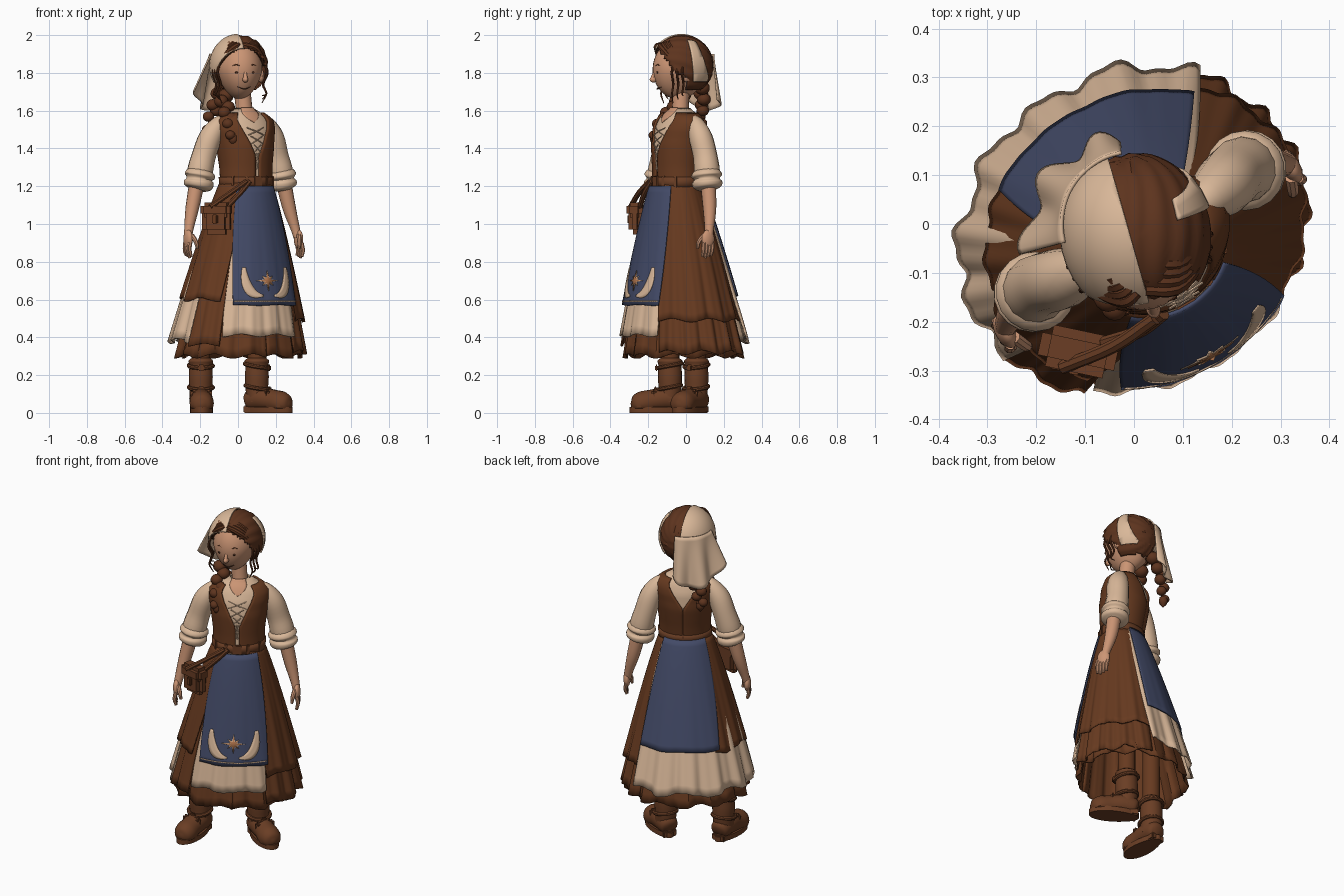
import bpy, bmesh, math
from math import sin, cos, pi, radians
from mathutils import Matrix, Vector

if "Cube" in bpy.data.objects:
    bpy.data.objects.remove(bpy.data.objects["Cube"])

def material(name, rgb):
    m = bpy.data.materials.new(name)
    m.use_nodes = True
    m.diffuse_color = (*rgb, 1)
    m.node_tree.nodes["Principled BSDF"].inputs["Base Color"].default_value = (*rgb, 1)
    return m

CLOTH = material("brown cloth", (.135, .042, .014))
HAIR = material("hair brown", (.11, .034, .013))
LEATHER = material("boot leather", (.145, .048, .018))
BLUE = material("apron blue", (.055, .068, .135))
CREAM = material("cream linen", (.7, .48, .32))
SKIN = material("skin", (.6, .3, .175))
STAR = material("star orange", (.42, .17, .07))
DARK = material("dark brown", (.07, .025, .012))

def place(x, y, z, deg):
    return Matrix.Translation((x, y, z)) @ Matrix.Rotation(radians(deg), 4, 'Z')

BODY = place(.03, -.03, 0, 30)
HEAD = place(.005, -.025, 0, 13)
WORLD = Matrix.Identity(4)
made = []

def finish(name, bm, mat, M=BODY, thick=0):
    bmesh.ops.remove_doubles(bm, verts=bm.verts, dist=1e-5)
    bmesh.ops.recalc_face_normals(bm, faces=bm.faces)
    bm.transform(M)
    me = bpy.data.meshes.new(name)
    bm.to_mesh(me)
    bm.free()
    me.materials.append(mat)
    ob = bpy.data.objects.new(name, me)
    bpy.context.collection.objects.link(ob)
    made.append(ob)
    if thick:
        mod = ob.modifiers.new("thickness", 'SOLIDIFY')
        mod.thickness, mod.offset = thick, 0

def sheet(name, f, nu, nv, mat, M=BODY, thick=.008):
    bm = bmesh.new()
    g = [[bm.verts.new(f(i / nu, j / nv)) for i in range(nu + 1)] for j in range(nv + 1)]
    for j in range(nv):
        for i in range(nu):
            bm.faces.new((g[j][i], g[j][i + 1], g[j + 1][i + 1], g[j + 1][i]))
    finish(name, bm, mat, M, thick)

def tube(name, pts, mat, M=BODY, sides=12, steps=4, floor=None):
    """Round tube through (x, y, z, radius) points, smoothed between them."""
    p = [Vector(q) for q in pts]
    p = [2 * p[0] - p[1]] + p + [2 * p[-1] - p[-2]]
    path = []
    for k in range(1, len(p) - 2):
        for s in range(steps):
            t = s / steps
            a, b, c, d = p[k - 1:k + 3]
            path.append(.5 * (2 * b + (c - a) * t + (2 * a - 5 * b + 4 * c - d) * t * t
                              + (3 * b - a - 3 * c + d) * t ** 3))
    path.append(p[-2])
    bm, rings, axis = bmesh.new(), [], Vector((0, 0, 1))
    frame = Matrix.Identity(3)
    for k, q in enumerate(path):
        d = (path[min(k + 1, len(path) - 1)] - path[max(k - 1, 0)]).to_3d().normalized()
        frame = axis.rotation_difference(d).to_matrix() @ frame
        axis = d
        rings.append([bm.verts.new(q.to_3d() + frame @ Vector((cos(a), sin(a), 0)) * max(q[3], .001))
                      for a in (2 * pi * i / sides for i in range(sides))])
    for r, s in zip(rings, rings[1:]):
        for i in range(sides):
            bm.faces.new((r[i], r[(i + 1) % sides], s[(i + 1) % sides], s[i]))
    bm.faces.new(rings[0])
    bm.faces.new(rings[-1])
    if floor is not None:
        for v in bm.verts:
            v.co.z = max(v.co.z, floor)
    finish(name, bm, mat, M)

def ball(name, c, size, mat, M=BODY, seg=20, shape=None, cuts=(), drop=None):
    bm = bmesh.new()
    bmesh.ops.create_uvsphere(bm, u_segments=seg, v_segments=seg * 2 // 3, radius=1)
    for v in bm.verts:
        n = shape(v.co) if shape else v.co
        v.co = Vector(c) + Vector([n[i] * size[i] for i in range(3)])
    for co, no in cuts:
        bmesh.ops.bisect_plane(bm, geom=bm.verts[:] + bm.edges[:] + bm.faces[:],
                               plane_co=co, plane_no=no, clear_outer=True)
    if drop:
        bad = [f for f in bm.faces if drop(f.calc_center_median())]
        bmesh.ops.delete(bm, geom=bad, context='FACES')
    finish(name, bm, mat, M, .008 if cuts or drop else 0)

def box(name, size, mat, M, bevel=.006):
    bm = bmesh.new()
    bmesh.ops.create_cube(bm, size=1, matrix=Matrix.Diagonal((*size, 1)))
    bmesh.ops.bevel(bm, geom=bm.edges[:], offset=bevel, segments=2, affect='EDGES')
    finish(name, bm, mat, M)

def table(rows, z):
    z = min(max(z, rows[0][0]), rows[-1][0])
    for a, b in zip(rows, rows[1:]):
        if z <= b[0]:
            t = (z - a[0]) / (b[0] - a[0])
            return [a[i] + (b[i] - a[i]) * t for i in range(1, len(a))]

# Torso: chemise, open vest halves, belt
TORSO = [(1.18, .13, .105), (1.3, .132, .112), (1.42, .146, .125), (1.5, .155, .115),
         (1.55, .145, .095), (1.58, .105, .078), (1.61, .05, .05)]

def torso(a, z, k=1.0):
    rx, ry = table(TORSO, z)
    return Vector((k * rx * sin(a), -.03 * (1.6 - z) / .4 - k * ry * cos(a), z))

sheet("chemise", lambda u, v: torso(2 * pi * u, 1.18 + .43 * v), 40, 24, CREAM)
sheet("neckline", lambda u, v: torso((2 * u - 1) * v * .8, 1.535 + .08 * v, 1.03), 8, 8, SKIN)
for s, side in ((1, "left"), (-1, "right")):
    def vest(u, v):
        z = 1.19 + .395 * v
        a0 = radians(4 + 36 * max(0, (z - 1.36) / .22))
        a1 = pi - radians(38 * max(0, (z - 1.42) / .16))
        flare = .08 * max(0, (z - 1.46) / .12)
        return torso(s * (a0 + (a1 - a0) * u), z, 1.05 + flare + .006 * sin(20 * z) * sin(9 * u))
    sheet(side + "_vest", vest, 28, 20, CLOTH, thick=.014)
for k in range(5):
    z = 1.31 + .045 * k
    w = .04 + .09 * max(0, k - 1)
    for s in (-1, 1):
        ends = [torso(s * q * w, z + .02 * q, 1.09) for q in (-1, 0, 1)]
        tube("bodice_lace", [(*e, .003) for e in ends], CREAM, sides=6)
sheet("belt", lambda u, v: torso(2 * pi * u, 1.195 + .055 * v, 1.1), 40, 2, LEATHER, thick=.014)
for deg in (-55, -25, 0, 25, 55, 180):
    p = torso(radians(deg), 1.222, 1.13)
    box("belt_loop", (.05 if deg == 0 else .02, .014, .066), LEATHER, BODY @ place(*p, deg), .004)

# Skirt layers wrapped around one bell-shaped surface
def bell(a, z, k=1.0, rip=0.0, n=14):
    t = max(0, (1.24 - z) / .9)
    k *= 1 + t * (rip * sin(n * a) + rip * .4 * sin(2.3 * n * a + 1))
    return Vector((k * (.125 + .25 * t ** .85) * sin(a) - .015 * t,
                   -.03 + .056 * t - k * (.108 + .222 * t ** .85) * cos(a), z))

def layer(name, top, hem, mat, k, rip, n, zt=1.22, nu=48):
    """Panel between two angles at the waist and two angles at the hem."""
    def f(u, v):
        a = radians((top[0] + (top[1] - top[0]) * u) * (1 - v) + (hem[0] + (hem[1] - hem[0]) * u) * v)
        z = zt + (hem[2] + .4 * rip * sin(n * a * .6) - zt) * v
        return bell(a, z, k, rip, n)
    sheet(name, f, nu, 18, mat)

layer("underskirt", (0, 360), (0, 360, .3), CLOTH, .88, .03, 16, nu=120)
layer("front_petticoat", (-50, 40), (-42, 32, .41), CREAM, .99, .018, 18)
layer("back_petticoat", (125, 290), (133, 286, .38), CREAM, 1.02, .035, 14, nu=80)
layer("left_overskirt", (30, 140), (33, 136, .49), CLOTH, 1.02, .025, 16, nu=64)
layer("left_tier", (30, 140), (33, 134, .32), CLOTH, .94, .03, 18, nu=64)
layer("right_overskirt", (-30, -145), (-47, -148, .6), CLOTH, 1.05, .025, 15, nu=64)
layer("right_tier", (-40, -80), (-44, -74, .36), CLOTH, 1.0, .02, 18)
layer("front_apron", (-46, 46), (-34, 34, .57), BLUE, 1.07, .006, 16, zt=1.2)
layer("back_apron", (132, 232), (134, 218, .62), BLUE, 1.08, .008, 14)

# Apron embroidery: two curling leaves, a star and a hem line
for s in (-1, 1):
    def leaf(u, v):
        q = u * pi / 2
        r = 1 + (v - .5) * .42 * sin(pi * min(1, u * .8 + .15))
        return bell(s * (.1 + .34 * r * cos(q) ** .8), .77 - .15 * r * sin(q), 1.092)
    sheet("apron_leaf", leaf, 16, 3, CREAM, thick=.004)

def star(k, size):
    def f(u, v):
        i = round(u * 16)
        r = size * v * (1 if i % 4 == 0 else .65 if i % 2 == 0 else .32)
        return bell(r * sin(2 * pi * u) / .25, .7 + r * cos(2 * pi * u), k)
    return f
sheet("apron_star", star(1.092, .055), 16, 1, CREAM, thick=.004)
sheet("apron_star_centre", star(1.1, .043), 16, 1, STAR, thick=.004)
sheet("apron_hem_line", lambda u, v: bell(radians(66 * u - 33), .588 + .006 * v, 1.087),
      30, 1, CREAM, thick=.003)

# Hip bag and its strap
BAG = BODY @ place(-.238, -.125, 1.025, -42)
box("bag", (.15, .075, .16), LEATHER, BAG, .025)
box("bag_flap", (.16, .087, .08), LEATHER, BAG @ Matrix.Translation((0, -.004, .05)), .02)
box("bag_buckle", (.03, .02, .05), CLOTH, BAG @ Matrix.Translation((0, -.042, 0)))
for s in (-1, 1):
    tube("bag_strap", [(-.235 + .05 * s, -.14, 1.09, .014), (-.14 + .03 * s, -.155, 1.165, .014),
                       (-.06 + .01 * s, -.148, 1.225, .014)], LEATHER, sides=8)

# Arms, the right one held a little further out
for s, side, out in ((1, "left", 0), (-1, "right", .13)):
    def arm(part, pts, mat, sides=14):
        tube(side + "_" + part, [(s * (x + out * (x - .13)), y + .022, z, r) for x, y, z, r in pts],
             mat, sides=sides)
    arm("sleeve", [(.11, -.015, 1.55, .025), (.14, -.012, 1.53, .045), (.185, -.005, 1.46, .062),
                   (.217, .005, 1.36, .064), (.24, .003, 1.27, .068), (.25, 0, 1.2, .05)], CREAM)
    arm("cuff", [(.235, 0, 1.29, .05), (.238, 0, 1.275, .074), (.241, 0, 1.255, .082),
                 (.244, 0, 1.238, .068), (.246, 0, 1.22, .08), (.25, 0, 1.195, .074),
                 (.253, 0, 1.18, .045)], CREAM, 18)
    arm("forearm", [(.25, 0, 1.25, .042), (.285, -.008, 1.09, .036), (.312, -.025, .98, .025),
                    (.322, -.035, .93, .022)], SKIN)
    ball(side + "_palm", (s * (.325 + out * .195), -.018, .92), (.02, .037, .05), SKIN)
    for k in range(4):
        y = -.068 + .018 * k
        arm("finger", [(.328, y, .9, .011), (.333, y - .006, .86, .0105),
                       (.325, y - .008, .82 + .007 * abs(k - 1), .008)], SKIN, 8)
    arm("thumb", [(.315, -.06, .94, .013), (.305, -.085, .905, .012), (.3, -.09, .87, .008)], SKIN, 8)

# Legs and boots
for side, M in (("right", place(-.197, -.085, 0, 2)), ("left", place(.1, .055, 0, 60))):
    tube(side + "_leg", [(0, 0, .62, .05), (0, 0, .45, .05), (0, 0, .27, .05)], CLOTH, M)
    tube(side + "_boot_shaft", [(0, 0, .29, .05), (0, 0, .275, .066), (0, 0, .25, .061), (0, 0, .19, .064),
                                (0, 0, .12, .06), (0, -.01, .06, .06)], LEATHER, M, 18)
    tube(side + "_boot_foot", [(0, .062, .06, .02), (0, .045, .065, .052), (0, -.02, .075, .062),
                               (0, -.09, .065, .06), (0, -.15, .05, .064), (0, -.19, .044, .047),
                               (0, -.207, .042, .01)], LEATHER, M, 18, floor=.02)
    def sole(u, v):
        a, r = 2 * pi * u, min(1, 4 * v, 4 - 4 * v)
        return Vector((r * (.06 + .008 * cos(a)) * sin(a), -.072 - .142 * r * cos(a), .03 if v > .5 else 0))
    sheet(side + "_sole", sole, 32, 8, LEATHER, M, 0)
    box(side + "_heel", (.085, .07, .04), LEATHER, M @ Matrix.Translation((0, .025, .02)))
    for z, y, r in ((.25, 0, .064), (.135, -.004, .064)):
        ring = [(r * sin(q * pi / 6), y - r * cos(q * pi / 6), z - .012 * cos(q * pi / 6), .011)
                for q in range(13)]
        tube(side + "_boot_strap", ring, LEATHER, M, 8, 2)
        box(side + "_boot_buckle", (.035, .016, .035), CLOTH, M @ Matrix.Translation((0, y - r - .008, z - .012)))
    box(side + "_instep_strap", (.115, .03, .05), LEATHER, M @ Matrix.Translation((0, -.085, .1)), .012)

# Head and face
tube("neck", [(.035, -.03, 1.5, .06), (.033, -.03, 1.6, .045), (.02, -.025, 1.72, .045)], SKIN, WORLD, 16)

def skull(n):
    w = 1 - .22 * max(0, -n.z)
    return Vector((n.x * w, n.y, n.z))
ball("face", (0, -.015, 1.818), (.12, .138, .158), SKIN, HEAD, 32, skull)
ball("nose", (0, -.151, 1.765), (.015, .021, .016), SKIN, HEAD)
tube("nose_bridge", [(0, -.141, 1.81, .008), (0, -.157, 1.77, .011)], SKIN, HEAD)
tube("mouth", [(-.036, -.115, 1.727, .002), (0, -.131, 1.714, .003), (.036, -.115, 1.727, .002)], DARK, HEAD, 6)
for s in (-1, 1):
    ball("eye", (s * .044, -.14, 1.802), (.009, .005, .006), DARK, HEAD, 12)
    tube("eyebrow", [(s * .028, -.145, 1.837, .002), (s * .046, -.14, 1.844, .003),
                     (s * .066, -.127, 1.837, .001)], HAIR, HEAD, 6)
    ball("ear", (s * .12, .005, 1.785), (.018, .026, .036), SKIN, HEAD, 12)

# Hair cap with combed waves, fringe locks and loose strands
def waves(n):
    return n * (1 + .018 * sin(16 * math.atan2(n.z, n.x) + 5 * n.y))

def face_gap(c):
    return (c.y < .0 and (c.x / .14) ** 2 + ((c.z - 1.765) / .165) ** 2 < 1) or c.z < 1.715
ball("hair_cap", (.008, .002, 1.838), (.14, .163, .157), HAIR, HEAD, 60, waves, drop=face_gap)
for s in (-1, 1):
    for k in range(4):
        o = .011 * k
        tube("fringe_lock", [(-.015 + s * .008, -.112 + 2 * o, 1.95 + o * .5, .012),
                             (s * (.052 + o * .4), -.122 + 1.5 * o, 1.937 + o * .5, .016),
                             (s * (.096 + o * .4), -.095 + 1.6 * o, 1.895, .015),
                             (s * (.12 + .1 * o), -.062 + 1.5 * o, 1.845 - .3 * o, .007)], HAIR, HEAD, 8)
    for k in range(3):
        x, y = .118 + .007 * k, -.07 + .026 * k
        tube("loose_strand", [(s * x, y, 1.86, .006), (s * (x + .016), y - .012, 1.8, .007),
                              (s * (x - .004), y, 1.74, .006), (s * (x + .012), y - .01, 1.69, .005),
                              (s * (x - .01), y, 1.64 + .02 * k, .002)], HAIR, HEAD, 8)

# Headscarf: cap on one half, side band and hanging tail
ball("scarf_cap", (.0, .004, 1.838), (.152, .17, .165), CREAM, HEAD, 36,
     cuts=(((-.012, 0, 0), (1, .05, 0)), ((0, -.118, 1.9), (0, -1, -.6)), ((0, 0, 1.75), (0, 0, -1))))
ball("scarf_band", (.008, .004, 1.838), (.149, .168, .163), CREAM, HEAD, 36,
     cuts=(((.09, 0, 0), (-1, 0, 0)), ((0, .115, 1.8), (0, 1, .35)),
           ((0, .03, 1.8), (0, -1, -.1)), ((0, 0, 1.755), (0, 0, -1))))

def tail(u, v):
    a = radians(195 - 95 * u)
    r = .148 + v * (.075 - .05 * u) + .02 * v * sin(u * 15 + 1)
    z = 1.9 - v * (.1 + .2 * sin(pi * (.15 + .6 * u)))
    return Vector((r * cos(a), r * sin(a), z))
sheet("scarf_tail", tail, 36, 12, CREAM, WORLD)

# Braids made of overlapping plaits
for name, pts in (("front_braid", [(-.08, -.02, 1.68), (-.065, -.08, 1.61), (-.04, -.14, 1.54), (-.025, -.165, 1.47)]),
                  ("back_braid", [(-.08, .08, 1.72), (-.11, .09, 1.65), (-.14, .08, 1.58), (-.15, .075, 1.5)])):
    for k in range(8):
        t = k / 7 * 2.999
        a, b = Vector(pts[int(t)]), Vector(pts[int(t) + 1])
        c = a.lerp(b, t % 1) + Vector((.015 * (-1) ** k, .006 * (-1) ** k, 0))
        r = .04 - .0018 * k
        ball(name + "_plait", c, (r, r, r * .9), HAIR, WORLD, 14)
    tube(name + "_tip", [(*pts[-1], .022), (*(Vector(pts[-1]) - Vector((0, 0, .03))), .024),
                         (*(Vector(pts[-1]) - Vector((0, 0, .06))), .002)], HAIR, WORLD, 10)

# Smooth shading with sharp edges kept
bpy.ops.object.select_all(action='DESELECT')
for ob in made:
    ob.select_set(True)
bpy.context.view_layer.objects.active = made[0]
bpy.ops.object.shade_smooth_by_angle(angle=radians(40))
